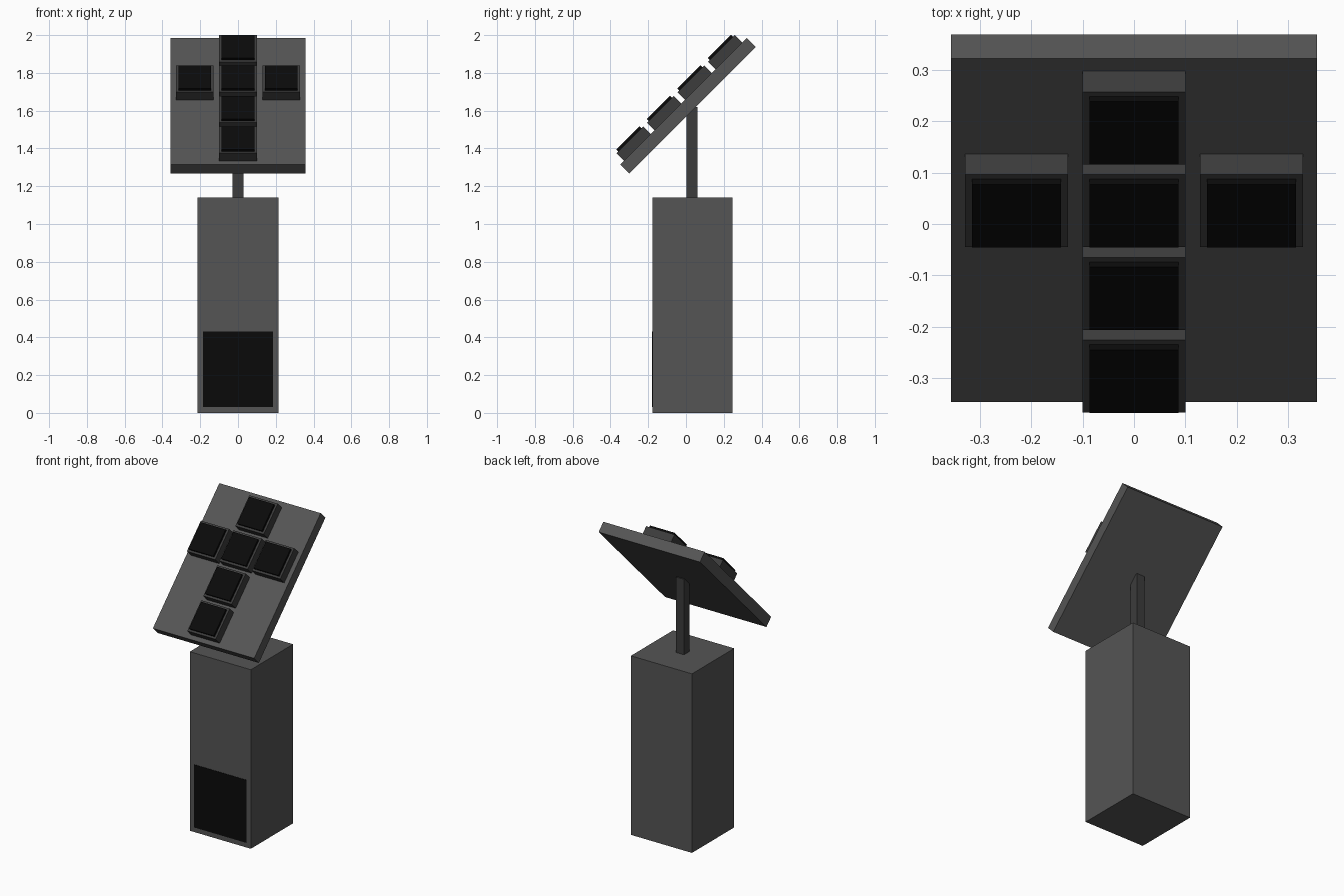
import bpy
from math import radians
from mathutils import Matrix

if "Cube" in bpy.data.objects:
    bpy.data.objects.remove(bpy.data.objects["Cube"])


def material(name, value):
    mat = bpy.data.materials.new(name)
    mat.diffuse_color = (value, value, value, 1)
    mat.use_nodes = True
    mat.node_tree.nodes["Principled BSDF"].inputs["Base Color"].default_value = mat.diffuse_color
    return mat


GREY = material("dark_grey", 0.09)
CASE = material("charcoal", 0.045)
BLACK = material("black", 0.003)


def box(name, x, y, z, mat, frame=Matrix()):
    """Box spanning the (min, max) ranges x, y, z, placed in the given frame."""
    bpy.ops.mesh.primitive_cube_add(size=1)
    ob = bpy.context.object
    ob.name = name
    centre = [(a + b) / 2 for a, b in (x, y, z)]
    size = [b - a for a, b in (x, y, z)]
    ob.data.transform(Matrix.Translation(centre) @ Matrix.Diagonal((*size, 1)))
    ob.matrix_world = frame
    ob.data.materials.append(mat)
    return ob


# Pedestal, its front access panel and the post
box("pedestal", (-0.215, 0.215), (-0.178, 0.247), (0, 1.14), GREY)
box("access_panel", (-0.185, 0.185), (-0.18, -0.16), (0.03, 0.43), BLACK)
box("post", (-0.028, 0.028), (0.003, 0.06), (1.13, 1.62), CASE)

# Board tilted 45 degrees; its frame has the front face at local z = 0
tilt = Matrix.Translation((0, -0.0125, 1.6495)) @ Matrix.Rotation(radians(45), 4, 'X')
box("board", (-0.357, 0.357), (-0.473, 0.473), (-0.067, 0), GREY, tilt)

# Raised square blocks in a cross layout, each with a black face plate
STEP, ROW = 0.228, 0.111
spots = [(0, ROW + STEP * k) for k in (1, 0, -1, -2)] + [(-0.229, ROW), (0.229, ROW)]
for i, (cx, cy) in enumerate(spots, 1):
    place = tilt @ Matrix.Translation((cx, cy, 0))
    box(f"block_{i}", (-0.1, 0.1), (-0.1, 0.1), (-0.005, 0.057), CASE, place)
    box(f"face_plate_{i}", (-0.087, 0.087), (-0.087, 0.087), (0.05, 0.071), BLACK, place)
